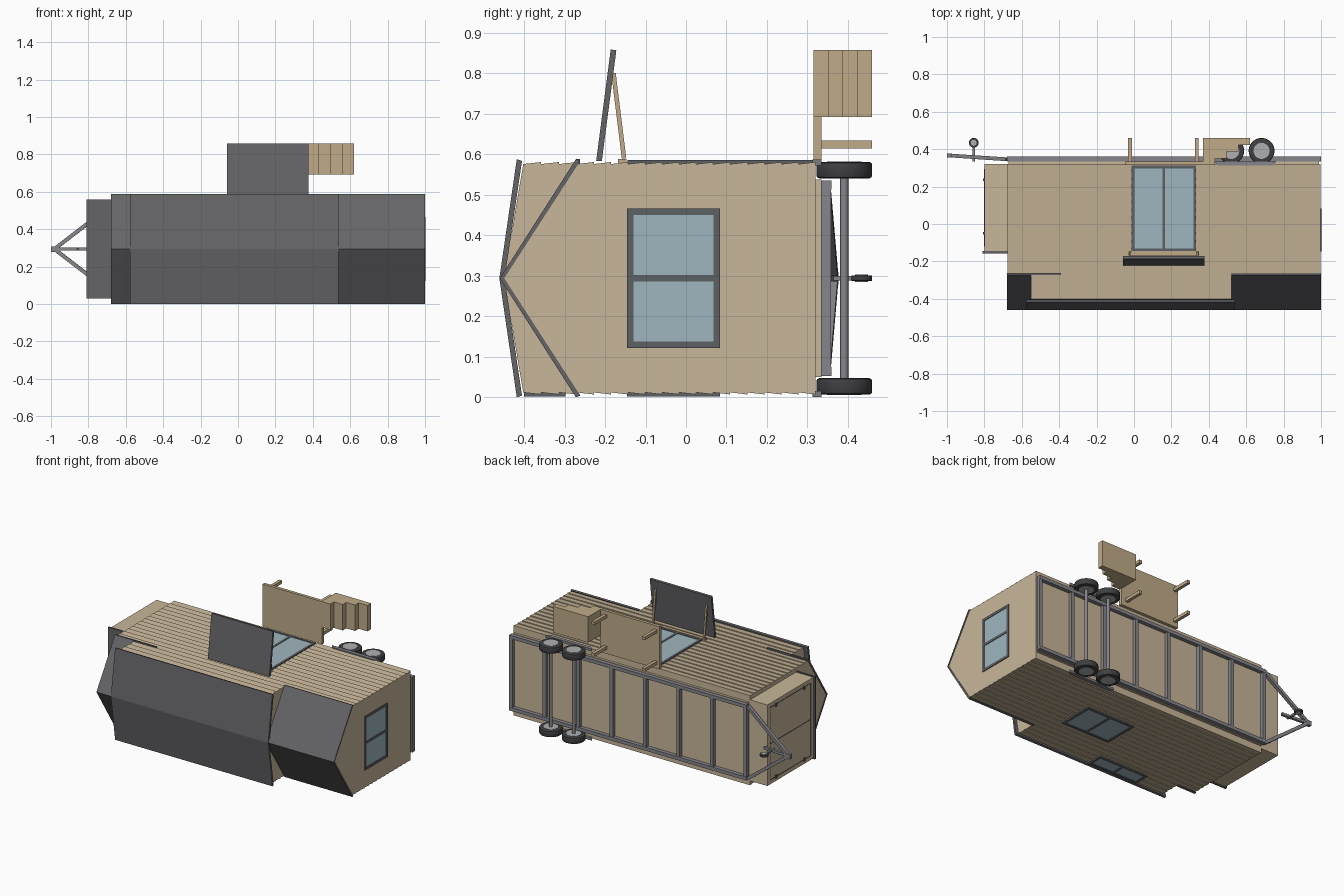
import bpy, bmesh, math
from mathutils import Vector

if "Cube" in bpy.data.objects:
    bpy.data.objects.remove(bpy.data.objects["Cube"])

ZC = 0.294  # mid-width of the house, which lies on its side (roof towards -y)


def mat(name, c):
    m = bpy.data.materials.new(name)
    m.diffuse_color = (*c, 1)
    m.use_nodes = True
    m.node_tree.nodes["Principled BSDF"].inputs["Base Color"].default_value = m.diffuse_color
    return m


TAN = mat("siding_tan", (0.58, 0.47, 0.32))
WOOD = mat("deck_wood", (0.53, 0.41, 0.25))
ROOF = mat("roof_dark", (0.13, 0.13, 0.14))
TRIM = mat("window_trim", (0.11, 0.12, 0.13))
GLASS = mat("glass_blue", (0.35, 0.47, 0.52))
METAL = mat("frame_metal", (0.24, 0.24, 0.26))
TIRE = mat("tire_rubber", (0.05, 0.05, 0.055))
RIM = mat("rim_light", (0.42, 0.43, 0.44))


def finish(name, bm, m):
    bmesh.ops.recalc_face_normals(bm, faces=bm.faces)
    me = bpy.data.meshes.new(name)
    bm.to_mesh(me)
    bm.free()
    me.materials.append(m)
    o = bpy.data.objects.new(name, me)
    bpy.context.collection.objects.link(o)
    return o


def prism(name, pts, a, b, m, axis='x'):
    """Extrude a profile: (y, z) along x, or (x, y) along z."""
    bm = bmesh.new()
    at = (lambda p, t: (t, p[0], p[1])) if axis == 'x' else (lambda p, t: (p[0], p[1], t))
    f = bm.faces.new([bm.verts.new(at(p, a)) for p in pts])
    r = bmesh.ops.extrude_face_region(bm, geom=[f])
    d = Vector(at((0, 0), b - a))
    bmesh.ops.translate(bm, vec=d, verts=[v for v in r['geom'] if isinstance(v, bmesh.types.BMVert)])
    return finish(name, bm, m)


def box(name, x0, x1, y0, y1, z0, z1, m):
    return prism(name, [(y0, z0), (y1, z0), (y1, z1), (y0, z1)], x0, x1, m)


def bar(name, p, q, w, m):
    """Square tube between two points."""
    p, q = Vector(p), Vector(q)
    bm = bmesh.new()
    bmesh.ops.create_cube(bm, size=1)
    bmesh.ops.scale(bm, vec=(w, w, (q - p).length), verts=bm.verts)
    o = finish(name, bm, m)
    o.location = (p + q) / 2
    o.rotation_euler = (q - p).to_track_quat('Z', 'Y').to_euler()
    return o


def cyl(name, x, y, z0, z1, r, m, seg=32, bev=0.0):
    bm = bmesh.new()
    bmesh.ops.create_cone(bm, cap_ends=True, segments=seg, radius1=r, radius2=r, depth=z1 - z0)
    if bev:
        rim = [e for e in bm.edges if abs(e.verts[0].co.z - e.verts[1].co.z) < 1e-6]
        bmesh.ops.bevel(bm, geom=rim, offset=bev, segments=2, affect='EDGES', profile=0.5)
    o = finish(name, bm, m)
    o.location = (x, y, (z0 + z1) / 2)
    for f in o.data.polygons:
        f.use_smooth = len(f.vertices) == 4
    o.data.set_sharp_from_angle(angle=math.radians(40))
    return o


def siding(y0, y1, n):
    """Lapped board profile for one wall, as (y, half width)."""
    s = (y1 - y0) / n
    return [p for i in range(n) for p in ((y0 + i * s, 0.287), (y0 + (i + 1) * s, 0.282))]


def walls(name, y0, y1, n, ridge, x0, x1):
    half = siding(y0, y1, n)
    pts = [(y, ZC + w) for y, w in half] + [(ridge, ZC)] + [(y, ZC - w) for y, w in reversed(half)]
    return prism(name, pts, x0, x1, TAN)


# House walls: main gabled body and the raised dormer
walls("house_walls", 0.32, -0.27, 14, -0.45, -0.677, 0.997)
walls("dormer_walls", -0.27, -0.402, 3, -0.45, -0.55, 0.52)

# Roof slabs, mirrored about the ridge
for s, side in ((1, "left"), (-1, "right")):
    def slab(name, y, x0, x1, t, rise=0.0):
        prism(name, [(-0.461 + rise, ZC), (y, ZC + s * 0.294), (y + t, ZC + s * 0.290), (-0.461 + rise + t, ZC)],
              x0, x1, ROOF)
    slab("gable_roof_rear_" + side, -0.272, 0.52, 1.0, 0.011, 0.001)
    slab("gable_roof_front_" + side, -0.272, -0.68, -0.55, 0.011, 0.001)
    slab("dormer_roof_" + side, -0.418, -0.577, 0.536, 0.013)
box("eave_strip", -0.68, -0.39, -0.272, -0.262, 0.575, 0.588, ROOF)


def window(name, wall, u0, u1, v0, v1, split, f=0.016):
    """Framed pane on a side wall (u = x) or the end wall (u = z); v = y."""
    def piece(n, a, b, c, d, h, m):
        if wall == 'end':
            box(n, 0.99, 0.997 + h, c, d, a, b, m)
        elif wall == 'top':
            box(n, a, b, c, d, 0.575, 0.581 + h, m)
        else:
            box(n, a, b, c, d, 0.007 - h, 0.013, m)
    piece(name + "_glass", u0 + f, u1 - f, v0 + f, v1 - f, 0.002, GLASS)
    for i, (a, b) in enumerate(((u0, u0 + f), (u1 - f, u1), (split - f / 2, split + f / 2))):
        piece(f"{name}_stile_{i}", a, b, v0, v1, 0.005, TRIM)
    for i, c in enumerate((v0, v1 - f)):
        piece(f"{name}_rail_{i}", u0 + f, u1 - f, c, c + f, 0.005, TRIM)


window("end_window", 'end', 0.122, 0.466, -0.146, 0.084, 0.294)
window("patio_door", 'top', -0.013, 0.332, -0.145, 0.312, 0.159, 0.015)
window("side_window", 'bottom', 0.07, 0.41, -0.146, 0.084, 0.24)
window("dormer_window", 'bottom', -0.35, 0.0, -0.40, -0.298, -0.175, 0.014)

# Awning over the patio door, with props
prism("awning", [(-0.222, 0.583), (-0.208, 0.583), (-0.172, 0.857), (-0.186, 0.859)], -0.058, 0.377, ROOF)
for i, x in enumerate((-0.022, 0.34)):
    bar(f"awning_prop_{i}", (x, -0.153, 0.59), (x, -0.179, 0.80), 0.011, WOOD)
box("awning_ledger", -0.03, 0.347, -0.168, -0.147, 0.578, 0.588, WOOD)

# Deck, legs and stepped stair block
box("deck", -0.046, 0.375, 0.315, 0.335, 0.585, 0.858, WOOD)
for i, x in enumerate((-0.031, 0.326)):
    for j, z in enumerate((0.614, 0.815)):
        box(f"deck_leg_{i}{j}", x, x + 0.02, 0.335, 0.46, z, z + 0.02, WOOD)
steps = [p for i in range(4) for p in ((0.37 + i * 0.0625, 0.315 + i * 0.036), (0.4325 + i * 0.0625, 0.315 + i * 0.036))]
prism("stairs", steps + [(0.62, 0.46), (0.37, 0.46)], 0.692, 0.858, WOOD, 'z')

# Storage box at the hitch end with double doors and hinges
box("storage_box", -0.80, -0.675, -0.145, 0.32, 0.035, 0.553, TAN)
box("storage_roof", -0.81, -0.675, -0.157, -0.145, 0.03, 0.558, ROOF)
for i, z in enumerate((0.06, 0.292, 0.524)):
    box(f"door_seam_{i}", -0.802, -0.799, -0.12, 0.295, z, z + 0.004, TRIM)
for i, y in enumerate((-0.12, 0.291)):
    box(f"door_edge_{i}", -0.802, -0.799, y, y + 0.004, 0.06, 0.528, TRIM)
for y in (-0.055, 0.23):
    for z in (0.055, 0.513):
        box("door_hinge", -0.807, -0.799, y, y + 0.012, z, z + 0.02, TRIM)

# Trailer chassis
for z in (0.053, 0.513):
    box("chassis_rail", -0.68, 1.0, 0.334, 0.36, z, z + 0.022, METAL)
for i in range(8):
    x = -0.68 + i * 0.2369
    box(f"cross_member_{i}", x, x + 0.022, 0.334, 0.358, 0.075, 0.513, METAL)
box("floor_pan", -0.67, 0.99, 0.318, 0.335, 0.05, 0.538, TAN)
for z in (0.062, 0.526):
    bar("tongue_arm", (-0.68, 0.346, z), (-0.982, 0.366, ZC), 0.02, METAL)
bar("tongue_beam", (-0.80, 0.352, ZC), (-0.982, 0.366, ZC), 0.016, METAL)
box("coupler", -1.0, -0.972, 0.356, 0.377, ZC - 0.015, ZC + 0.015, METAL)
bar("jack_post", (-0.857, 0.335, ZC), (-0.857, 0.43, ZC), 0.012, METAL)
cyl("jack_wheel", -0.857, 0.434, ZC - 0.007, ZC + 0.007, 0.026, TIRE, 24, 0.003)
cyl("jack_hub", -0.857, 0.434, ZC - 0.009, ZC + 0.009, 0.016, RIM, 24)

# Tandem axles, wheels and fenders
for x in (0.52, 0.682):
    cyl("axle", x, 0.391, 0.03, 0.558, 0.01, METAL, 20)
    for z in (0.007, 0.541):
        cyl("tire", x, 0.391, z, z + 0.04, 0.069, TIRE, 40, 0.007)
        cyl("rim", x, 0.391, z - 0.001, z + 0.041, 0.043, RIM, 32)
for z in (0.001, 0.572):
    prism("fender", [(0.43, 0.335), (0.45, 0.312), (0.74, 0.312), (0.76, 0.335)], z, z + 0.015, METAL, 'z')
